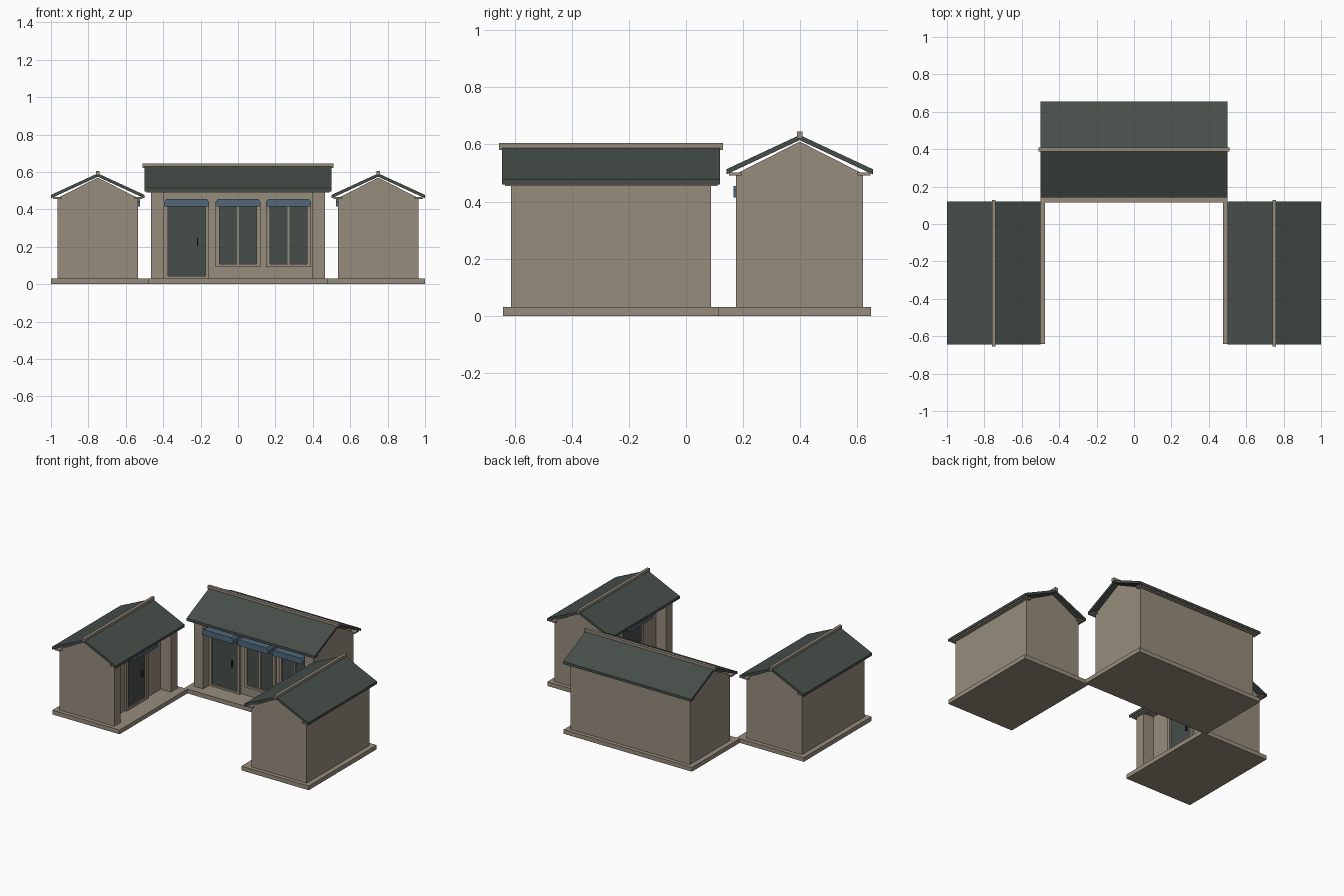
import bpy, math
from mathutils import Matrix, Vector

if "Cube" in bpy.data.objects:
    bpy.data.objects.remove(bpy.data.objects["Cube"])


def material(name, rgb):
    m = bpy.data.materials.new(name)
    m.diffuse_color = (*rgb, 1)
    m.use_nodes = True
    m.node_tree.nodes["Principled BSDF"].inputs["Base Color"].default_value = m.diffuse_color
    return m


STONE = material("tan_stone", (0.305, 0.262, 0.202))
ROOF = material("dark_green_grey_roof", (0.062, 0.077, 0.068))
GLASS = material("dark_glass", (0.062, 0.076, 0.070))
BLUE = material("blue_awning", (0.08, 0.14, 0.20))
METAL = material("black_metal", (0.015, 0.017, 0.016))


def prism(name, profile, axis, lo, hi, mat, xf):
    """Extrude a 2D profile along x (profile = y,z) or y (profile = x,z)."""
    n = len(profile)
    verts = []
    for t in (lo, hi):
        for a, b in profile:
            verts.append(xf @ (Vector((t, a, b)) if axis == "x" else Vector((a, t, b))))
    faces = [list(range(n))[::-1], list(range(n, 2 * n))]
    faces += [[i, (i + 1) % n, n + (i + 1) % n, n + i] for i in range(n)]
    if axis == "y":
        faces = [f[::-1] for f in faces]
    me = bpy.data.meshes.new(name)
    me.from_pydata(verts, [], faces)
    me.materials.append(mat)
    ob = bpy.data.objects.new(name, me)
    bpy.context.collection.objects.link(ob)
    return ob


def box(name, x0, x1, y0, y1, z0, z1, mat, xf):
    return prism(name, [(y0, z0), (y1, z0), (y1, z1), (y0, z1)], "x", x0, x1, mat, xf)


def house(tag, xf, half_len, half_dep, top, apex, roof_top, eave, plinth, door_x, window_xs):
    L, D = half_len, half_dep
    wall_y = -D + 0.08                      # recessed front wall
    # plinth
    box(tag + "_plinth", -plinth[0], plinth[0], -plinth[1], 0.25, 0, 0.03, STONE, xf)
    # wall block, end piers, gable
    box(tag + "_walls", -L, L, wall_y, D, 0.03, top, STONE, xf)
    for s, side in ((-1, "left"), (1, "right")):
        x0, x1 = sorted((s * L, s * (L - 0.07)))
        box(f"{tag}_{side}_pier", x0, x1, -D, wall_y, 0.03, top, STONE, xf)
    prism(tag + "_gable", [(-D, top), (D, top), (0, apex)], "x", -L, L, STONE, xf)
    # roof shell, eave boards, ridge
    rx, ry = eave[0], eave[1]
    z, t = eave[2], 0.018
    prism(tag + "_roof", [(-ry, z - t), (0, roof_top - t), (ry, z - t), (ry, z),
                          (0, roof_top), (-ry, z)], "x", -rx, rx, ROOF, xf)
    for s in (-1, 1):
        y0, y1 = sorted((s * (D - 0.02), s * (D + 0.025)))
        box(tag + "_eave_board", -rx + 0.01, rx - 0.01, y0, y1, z - t - 0.004, z - t + 0.006, STONE, xf)
    box(tag + "_ridge", -rx - 0.01, rx + 0.01, -0.01, 0.01, roof_top - 0.012, roof_top + 0.013, STONE, xf)

    def opening(kind, cx, z0):
        # pane, raised frame and awning
        f = wall_y
        box(f"{tag}_{kind}_pane", cx - 0.105, cx + 0.105, f - 0.005, f + 0.005, z0, 0.43, GLASS, xf)
        for s in (-1, 1):
            box(f"{tag}_{kind}_jamb", cx + s * 0.11 - 0.01, cx + s * 0.11 + 0.01,
                f - 0.015, f + 0.005, z0, 0.43, STONE, xf)
        box(f"{tag}_{kind}_sill", cx - 0.12, cx + 0.12, f - 0.015, f + 0.005, z0 - 0.008, z0 + 0.008, STONE, xf)
        prism(f"{tag}_{kind}_awning",
              [(cx - 0.12, 0.414), (cx + 0.12, 0.414), (cx + 0.12, 0.44), (cx + 0.108, 0.455),
               (cx - 0.108, 0.455), (cx - 0.12, 0.44)], "y", -D - 0.01, f + 0.005, BLUE, xf)

    opening("door", door_x, 0.035)
    box(tag + "_door_handle", door_x + 0.056, door_x + 0.062, wall_y - 0.02, wall_y, 0.205, 0.25, METAL, xf)
    for wx in window_xs:
        opening("window", wx, 0.1)
        box(tag + "_window_mullion", wx - 0.005, wx + 0.005, wall_y - 0.012, wall_y + 0.005, 0.1, 0.43, STONE, xf)


# main hall at the back
house("main_hall", Matrix.Translation((0, 0.398, 0)), 0.465, 0.2225, 0.497, 0.61, 0.633,
      (0.5, 0.257, 0.513), (0.5, 0.283), -0.275, (0, 0.27))

# two side halls facing the courtyard, one turned half round from the other
for tag, s in (("left_hall", -1), ("right_hall", 1)):
    xf = Matrix.Translation((s * 0.75, -0.2625, 0)) @ Matrix.Rotation(-s * math.pi / 2, 4, "Z")
    house(tag, xf, 0.35, 0.215, 0.46, 0.57, 0.592, (0.382, 0.25, 0.477), (0.378, 0.275), 0, ())
